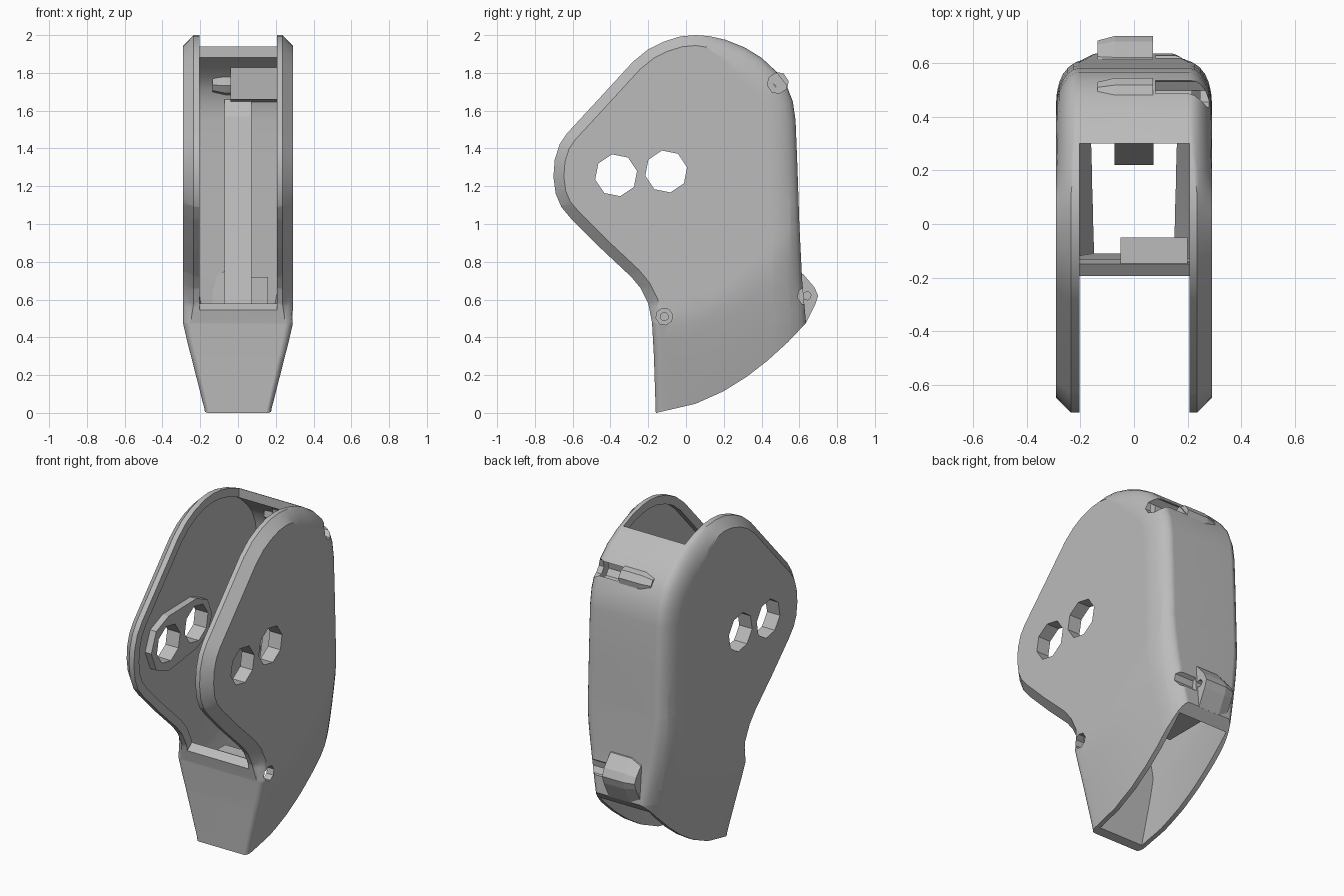
import bpy, bmesh, math
from mathutils import Vector

if "Cube" in bpy.data.objects:
    bpy.data.objects.remove(bpy.data.objects["Cube"])

grey = bpy.data.materials.new("plain grey")
grey.diffuse_color = (0.5, 0.5, 0.5, 1)
grey.use_nodes = True
grey.node_tree.nodes["Principled BSDF"].inputs["Base Color"].default_value = grey.diffuse_color

# Side outline (y, z): up the back, over the top, down the front
OUTLINE = [(0.64, -0.3), (0.635, 0.48), (0.615, 0.7), (0.6, 1.0), (0.59, 1.3),
           (0.58, 1.55), (0.565, 1.65), (0.53, 1.74), (0.475, 1.81), (0.4, 1.88),
           (0.31, 1.935), (0.21, 1.975), (0.12, 1.995), (0.05, 2.0), (-0.03, 1.993),
           (-0.12, 1.965), (-0.2, 1.925), (-0.28, 1.86), (-0.45, 1.675), (-0.63, 1.48),
           (-0.67, 1.42), (-0.695, 1.34), (-0.702, 1.25), (-0.69, 1.16), (-0.66, 1.09),
           (-0.61, 1.03), (-0.45, 0.87), (-0.29, 0.72), (-0.24, 0.66), (-0.2, 0.58),
           (-0.18, 0.48), (-0.17, 0.3), (-0.15, -0.3)]


def inset(pts, dist):
    """Move each outline point inward by its own distance."""
    out = []
    n = len(pts)
    for i in range(n):
        a, p, b = (Vector(pts[(i + k) % n]) for k in (-1, 0, 1))
        d1, d2 = (p - a).normalized(), (b - p).normalized()
        m = (Vector((-d1.y, d1.x)) + Vector((-d2.y, d2.x))).normalized()
        out.append(p + m * dist[i] / max(0.4, m.dot(Vector((-d1.y, d1.x)))))
    return out


def width_factor(y, z):
    """Narrowing of the housing towards its curved bottom rim."""
    u = min(1, max(0, (y + 0.157) / 0.787))
    t = min(1, max(-0.25, (z - 0.47 * u ** 1.9) / (0.46 + 0.1 * u)))
    return 1 - (0.41 - 0.09 * u) * (1 - t) ** (1 + 0.4 * u)


def loft(name, rings, taper=False):
    """Solid from a row of rings of (x, y, z) points, capped at both ends."""
    bm = bmesh.new()
    vs = [[bm.verts.new(p) for p in r] for r in rings]
    n = len(rings[0])
    for r0, r1 in zip(vs, vs[1:]):
        for i in range(n):
            j = (i + 1) % n
            bm.faces.new((r0[i], r0[j], r1[j], r1[i]))
    bm.faces.new(vs[0])
    bm.faces.new(vs[-1])
    if taper:
        # slice the lower part into a grid so that it can curve inwards
        planes = [((0, 0, 1.1 - 0.09 * i), (0, 0, 1)) for i in range(13)]
        planes += [((0, -0.08 + 0.09 * i, 0), (0, 1, 0)) for i in range(8)]
        for co, no in planes:
            faces = bm.faces[:]
            if no[1]:
                faces = [f for f in faces if max(v.co.z for v in f.verts) < 1.101]
            geom = set(faces)
            for f in faces:
                geom.update(f.edges)
                geom.update(f.verts)
            bmesh.ops.bisect_plane(bm, geom=list(geom), dist=1e-5, plane_co=co, plane_no=no)
        for v in bm.verts:
            v.co.x *= width_factor(v.co.y, v.co.z)
        bmesh.ops.triangulate(bm, faces=[f for f in bm.faces if f.calc_center_median().z < 1.1])
    bmesh.ops.recalc_face_normals(bm, faces=bm.faces[:])
    me = bpy.data.meshes.new(name)
    bm.to_mesh(me)
    bm.free()
    me.materials.append(grey)
    ob = bpy.data.objects.new(name, me)
    bpy.context.collection.objects.link(ob)
    return ob


def prism(name, pts, x0, x1, taper=False):
    return loft(name, [[(x, y, z) for y, z in pts] for x in (x0, x1)], taper)


def circle(y, z, r, n=8, turn=0.2, a0=0, a1=360):
    step = (a1 - a0) / (n if a1 - a0 == 360 else n - 1)
    return [(y + r * math.cos(math.radians(a0 + step * i) + turn),
             z + r * math.sin(math.radians(a0 + step * i) + turn)) for i in range(n)]


def cut(ob, cutters):
    bpy.context.view_layer.objects.active = ob
    for c in cutters:
        m = ob.modifiers.new("cut", 'BOOLEAN')
        m.operation, m.solver, m.object = 'DIFFERENCE', 'EXACT', c
        bpy.ops.object.modifier_apply(modifier=m.name)


# Housing body: chamfered at the front, rounded at the back and the lower front
side = []
STEPS = 6
for k in range(STEPS + 1):
    t = k / STEPS
    a = t * math.pi / 2
    dist, xs = [], []
    for y, z in OUTLINE:
        w = min(1, max(0, (y - 0.08) / 0.3))
        w = w * w * (3 - 2 * w)
        d, c = (0.055, 0.055) if z > 0.5 else (0.04, 0.04)
        if w > 0:
            d, c = 0.055 + 0.1 * w, 0.055 + 0.03 * w
        if z < 0.5:
            w = 1
        dist.append(d * ((1 - w) * t + w * (1 - math.cos(a))))
        xs.append(0.29 - c * (1 - ((1 - w) * t + w * math.sin(a))))
    side.append([(x, p.x, p.y) for x, p in zip(xs, inset(OUTLINE, dist))])
rings = [[(-x, y, z) for x, y, z in r] for r in reversed(side)] + side
shell = loft("housing_shell", rings, True)

# Helpers that hollow and trim the housing
cavity = prism("cavity_cutter", inset(OUTLINE, [0.05] * len(OUTLINE)), -0.245, 0.245, True)
slot = prism("slot_cutter", [(-1, 0.54), (-0.2, 0.54), (-0.14, 0.585), (0.1, 0.585), (0.3, 0.9),
                             (0.3, 2.2), (-1, 2.2)], -0.203, 0.207)
bottom = prism("bottom_cutter", [(-0.4, -0.045), (-0.157, 0.0), (0.05, 0.048), (0.2, 0.115), (0.32, 0.19),
                                 (0.43, 0.275), (0.54, 0.375), (0.63, 0.47), (0.9, 0.8),
                                 (0.9, -0.6), (-0.4, -0.6)], -0.5, 0.5)
holes = [prism("hole_cutter", circle(y, z, 0.113, 8), -0.5, 0.5)
         for y, z in ((-0.37, 1.258), (-0.105, 1.278))]
recesses = [prism("recess_cutter", circle(y, z, r), x, 0.4)
            for y, z, r, x in ((0.485, 1.745, 0.055, 0.08), (0.64, 0.62, 0.05, 0.08), (-0.115, 0.51, 0.045, 0.17))]
screws = [prism("screw_cutter", circle(y, z, 0.022), -0.08, 0.4)
          for y, z in ((0.485, 1.745), (0.64, 0.62), (-0.115, 0.51))]
cut(shell, [cavity, slot, bottom] + holes + recesses)

# Raised pads around the pivot holes, inside each wall
pad = circle(-0.105, 1.278, 0.15, 5, 0, -90, 90) + circle(-0.37, 1.258, 0.165, 5, 0, 90, 270)
for name, x0, x1 in (("left_hole_pad", -0.25, -0.204), ("right_hole_pad", 0.208, 0.25)):
    cut(prism(name, pad, x0, x1), holes)

# Rib on the inner back wall
prism("inner_rib", [(0.22, 0.5), (0.57, 0.5), (0.56, 1.6), (0.53, 1.66), (0.5, 1.66), (0.44, 1.57)], -0.072, 0.072)

# Screw blocks inside the housing
for name, pts, x0, x1, i in (
        ("upper_screw_block", [(0.4, 1.66), (0.555, 1.64), (0.52, 1.74), (0.465, 1.805), (0.38, 1.86)], -0.04, 0.215, 0),
        ("lower_screw_block", [(0.54, 0.53), (0.615, 0.53), (0.6, 0.72), (0.54, 0.72)], -0.04, 0.16, 1),
        ("front_screw_block", [(-0.15, 0.45), (-0.15, 0.568), (-0.05, 0.568), (-0.05, 0.45)], -0.05, 0.2, 2)):
    cut(prism(name, pts, x0, x1), [recesses[i], screws[i]])

# Outer screw lugs on the back
for name, pts, i in (
        ("upper_lug", circle(0.483, 1.745, 0.062), 0),
        ("lower_lug", [(0.55, 0.5), (0.635, 0.475), (0.685, 0.575), (0.7, 0.62), (0.68, 0.665),
                       (0.62, 0.735), (0.55, 0.75)], 1)):
    mid = sum((Vector(p) for p in pts), Vector((0, 0))) / len(pts)
    small = [mid + (Vector(p) - mid) * 0.75 for p in pts]
    ob = loft(name, [[(-0.135, y, z) for y, z in small]] + [[(x, y, z) for y, z in pts] for x in (-0.07, 0.07)])
    cut(ob, [screws[i]])

for c in [cavity, slot, bottom] + holes + recesses + screws:
    bpy.data.objects.remove(c)

# Smooth the curved housing, keep its edges sharp
bpy.ops.object.select_all(action='DESELECT')
shell.select_set(True)
bpy.context.view_layer.objects.active = shell
bpy.ops.object.shade_smooth_by_angle(angle=math.radians(30))
wn = shell.modifiers.new("flat_sides", 'WEIGHTED_NORMAL')
wn.keep_sharp = True
